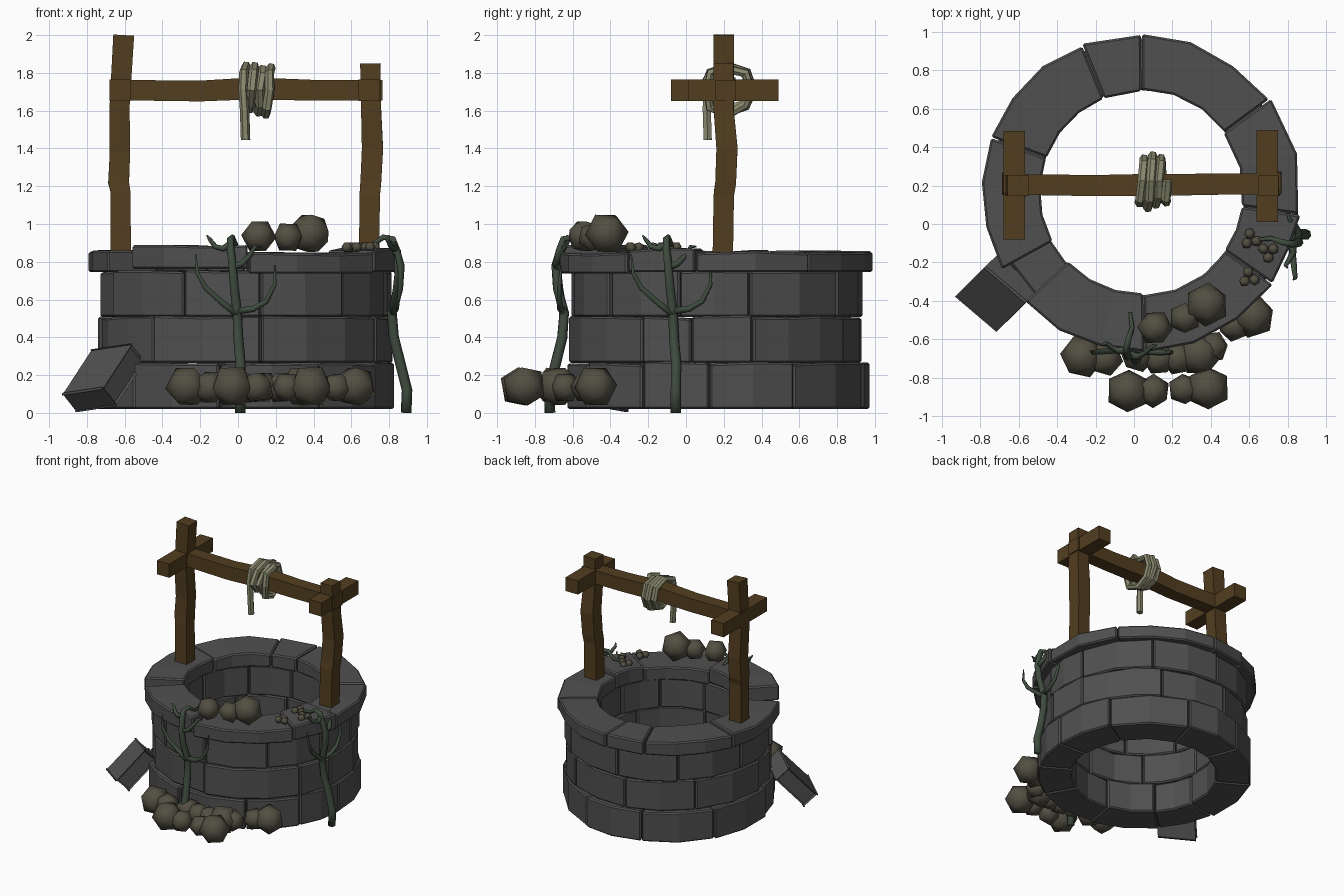
import bpy, bmesh, math, random
from mathutils import Vector, Matrix

if "Cube" in bpy.data.objects:
    bpy.data.objects.remove(bpy.data.objects["Cube"])

random.seed(4)
CX, CY = 0.04, 0.165        # well axis


def material(name, rgb):
    m = bpy.data.materials.new(name)
    m.diffuse_color = (*rgb, 1)
    m.use_nodes = True
    m.node_tree.nodes["Principled BSDF"].inputs["Base Color"].default_value = m.diffuse_color
    return m


STONE = material("dark_stone", (0.08, 0.08, 0.08))
WOOD = material("wood", (0.085, 0.048, 0.014))
ROPE = material("rope", (0.25, 0.25, 0.16))
ROCK = material("mossy_rock", (0.085, 0.077, 0.053))
VINE = material("vine_green", (0.05, 0.073, 0.05))


def finish(name, bm, mat, smooth=False):
    bmesh.ops.recalc_face_normals(bm, faces=bm.faces)
    for f in bm.faces:
        f.smooth = smooth
    me = bpy.data.meshes.new(name)
    bm.to_mesh(me)
    bm.free()
    ob = bpy.data.objects.new(name, me)
    bpy.context.collection.objects.link(ob)
    me.materials.append(mat)
    return ob


def sweep(bm, pts, radii, n, ref=(1, 0, 0), turn=0.0):
    """n-sided tube along pts with a twist-free frame"""
    pts = [Vector(p) for p in pts]
    normal, rings = Vector(ref), []
    for i, p in enumerate(pts):
        t = (pts[min(i + 1, len(pts) - 1)] - pts[max(i - 1, 0)]).normalized()
        normal = (normal - t * normal.dot(t)).normalized()
        side = t.cross(normal)
        r = radii[i] if isinstance(radii, (list, tuple)) else radii
        rings.append([bm.verts.new(p + r * (normal * math.cos(a) + side * math.sin(a)))
                      for a in (turn + k * math.tau / n for k in range(n))])
    for a, b in zip(rings, rings[1:]):
        for k in range(n):
            bm.faces.new((a[k], a[(k + 1) % n], b[(k + 1) % n], b[k]))
    bm.faces.new(rings[0][::-1])
    bm.faces.new(rings[-1])


def bevel_sharp(bm, width):
    edges = [e for e in bm.edges if len(e.link_faces) == 2 and e.calc_face_angle() > 0.8]
    bmesh.ops.bevel(bm, geom=edges, offset=width, segments=1, affect='EDGES')


def stone_ring(name, spans, r_in, r_out, z0, z1, jz=0.006):
    """ring of bevelled arc blocks; spans = (start, end, lift) in degrees"""
    bm = bmesh.new()
    j = lambda s: random.uniform(-s, s)
    for a0, a1, lift in spans:
        n = max(1, round((a1 - a0) / 18))
        ro, ri, top = r_out + j(0.01), r_in + j(0.008), z1 + lift + j(jz)
        secs = []
        for i in range(n + 1):
            a = math.radians(a0 + 0.2 + (a1 - a0 - 0.4) * i / n)
            rr, zt, zb = ro + j(0.008), top + j(jz), z0 + lift * 0.8
            secs.append([bm.verts.new((CX + r * math.cos(a), CY + r * math.sin(a), z))
                         for r, z in ((ri, zb), (rr, zb), (rr, zt), (ri, zt))])
        for s, t in zip(secs, secs[1:]):
            for k in range(4):
                bm.faces.new((s[k], s[(k + 1) % 4], t[(k + 1) % 4], t[k]))
        bm.faces.new(secs[0][::-1])
        bm.faces.new(secs[-1])
    bmesh.ops.recalc_face_normals(bm, faces=bm.faces)
    bevel_sharp(bm, 0.01)
    return finish(name, bm, STONE)


def spans(cuts):
    return [(a, b, 0) for a, b in zip(cuts, cuts[1:] + [cuts[0] + 360])]


# Stone wall courses and cap stones
stone_ring("wall_course_bottom", spans([-3, 31, 75, 110, 150, 190, 222, 260, 300, 330]),
           0.54, 0.795, 0.02, 0.265)
stone_ring("wall_course_middle", spans([14, 60, 100, 140, 185, 231, 276, 330, 350]),
           0.545, 0.78, 0.265, 0.51)
stone_ring("wall_course_upper", spans([13, 55, 95, 130, 170, 205, 245, 276, 312, 345]),
           0.54, 0.77, 0.508, 0.75)
stone_ring("cap_stones", [(36, 90, 0), (90, 112, 0), (112, 160, 0), (160, 209, 0),
                          (223, 271, 0.022), (271, 325, -0.01), (325, 352, 0), (352, 396, 0)],
           0.53, 0.825, 0.745, 0.857, 0.008)

# Fallen block leaning against the wall
bm = bmesh.new()
bmesh.ops.create_cube(bm, size=1)
u = Vector((.15, .15, .23))
v = Vector((.20, -.17, .03))
n = v.cross(u).normalized() * 0.13
bm.transform(Matrix((u, v, n)).transposed().to_4x4())
corner = Vector((-.92, -.38, .10))
bm.transform(Matrix.Translation(corner + (u + v - n * (1 if n.z > 0 else -1)) / 2))
bevel_sharp(bm, 0.01)
finish("fallen_block", bm, STONE)


# Wooden frame
def beam(name, pts, half, ref):
    bm = bmesh.new()
    sweep(bm, pts, [h * math.sqrt(2) for h in half], 4, ref, math.pi / 4)
    finish(name, bm, WOOD)


beam("left_post", [(-.62, .195, .84), (-.622, .2, 1.17), (-.632, .21, 1.22), (-.625, .217, 1.38),
                   (-.627, .2, 1.62), (-.605, .2, 2.0)],
     [.054, .052, .055, .054, .053, .055], (1, 0, 0))
beam("right_post", [(.695, .195, .84), (.697, .2, 1.15), (.703, .21, 1.22), (.712, .217, 1.4),
                    (.705, .2, 1.6), (.7, .2, 1.85)],
     [.054, .054, .055, .056, .053, .053], (1, 0, 0))
beam("crossbeam", [(-.68, .205, 1.71), (-.55, .205, 1.708), (-.2, .2, 1.704), (.08, .203, 1.718),
                   (.4, .207, 1.708), (.765, .21, 1.708)],
     [.056, .054, .055, .058, .055, .054], (0, 1, 0))
beam("left_cross_arm", [(-.625, -.08, 1.708), (-.625, .485, 1.708)], [.056] * 2, (1, 0, 0))
beam("right_cross_arm", [(.695, .01, 1.708), (.695, .49, 1.708)], [.056] * 2, (1, 0, 0))

# Rope wound on the crossbeam, with a hanging tail
bm = bmesh.new()
pts = [(.04, .115, 1.445), (.035, .11, 1.6)]
for i in range(27):
    a = math.pi - i * math.tau / 8
    r = 0.122 + random.uniform(-.022, .012)
    pts.append((.03 + .145 * i / 26 + random.uniform(-.006, .006),
                .225 + r * 1.05 * math.cos(a), 1.71 + r * math.sin(a)))
sweep(bm, pts, 0.025, 6)
finish("rope", bm, ROPE)


# Round rocks on the ground and cap, in groups
def rocks(name, balls):
    bm = bmesh.new()
    for x, y, z, r in balls:
        m = Matrix.Translation((x, y, z)) @ Matrix.Rotation(random.uniform(0, 6), 4, 'Z') \
            @ Matrix.Rotation(0.6, 4, 'X')
        bmesh.ops.create_icosphere(bm, subdivisions=1, radius=r * 1.06, matrix=m)
    finish(name, bm, ROCK, smooth=True)


rocks("ground_rocks_left", [(-.27, -.69, .14, .11), (-.15, -.7, .135, .09), (-.03, -.87, .14, .112),
                            (.1, -.87, .135, .085), (.02, -.68, .135, .09), (.13, -.7, .135, .085)])
rocks("ground_rocks_right", [(.23, -.7, .135, .085), (.34, -.68, .14, .11), (.26, -.86, .135, .08),
                             (.385, -.855, .14, .112), (.41, -.64, .135, .08), (.52, -.53, .135, .08),
                             (.62, -.48, .14, .11)])
rocks("cap_rocks", [(.11, -.54, .935, .088), (.265, -.49, .93, .08), (.38, -.42, .95, .11)])
small = []
for x, y in ((.61, -.08), (.7, -.145), (.6, -.28)):
    for k in range(3):
        a = 0.5 + k * math.tau / 3 + x * 9
        small.append((x + .03 * math.cos(a), y + .03 * math.sin(a), .877, .028))
rocks("cap_pebbles", small)

# Creeping vines: one shape placed twice
STEM = [(.01, -.72, 0), (.01, -.725, .12), (.012, -.69, .26), (0, -.655, .4), (-.005, -.645, .53),
        (-.02, -.68, .66), (-.03, -.69, .78), (-.04, -.665, .87), (-.04, -.65, .92), (-.03, -.6, .93),
        (-.01, -.54, .89), (-.02, -.46, .89)]
TWIGS = [[(0, -.65, .52), (-.08, -.655, .58), (-.17, -.665, .66), (-.215, -.67, .74), (-.225, -.66, .84)],
         [(0, -.65, .54), (.08, -.665, .55), (.15, -.67, .59), (.195, -.67, .68), (.195, -.66, .78)],
         [(-.03, -.65, .9), (-.08, -.66, .87), (-.12, -.64, .88), (-.15, -.62, .92), (-.165, -.63, .94)],
         [(-.03, -.68, .77), (.02, -.69, .79), (.06, -.67, .83), (.09, -.64, .88), (.12, -.63, .88)]]


def vine(name, matrix):
    bm = bmesh.new()
    k = len(STEM)
    sweep(bm, STEM, [.029 - .02 * (i / (k - 1)) ** 2 for i in range(k)], 7)
    for t in TWIGS:
        sweep(bm, t, [.022, .018, .015, .011, .004], 6, (0, 1, 0))
    bm.transform(matrix)
    finish(name, bm, VINE, smooth=True)


vine("front_vine", Matrix.Identity(4))
vine("right_vine", Matrix.Translation((.17, -.065, 0)) @ Matrix.Rotation(math.pi / 2, 4, 'Z'))
